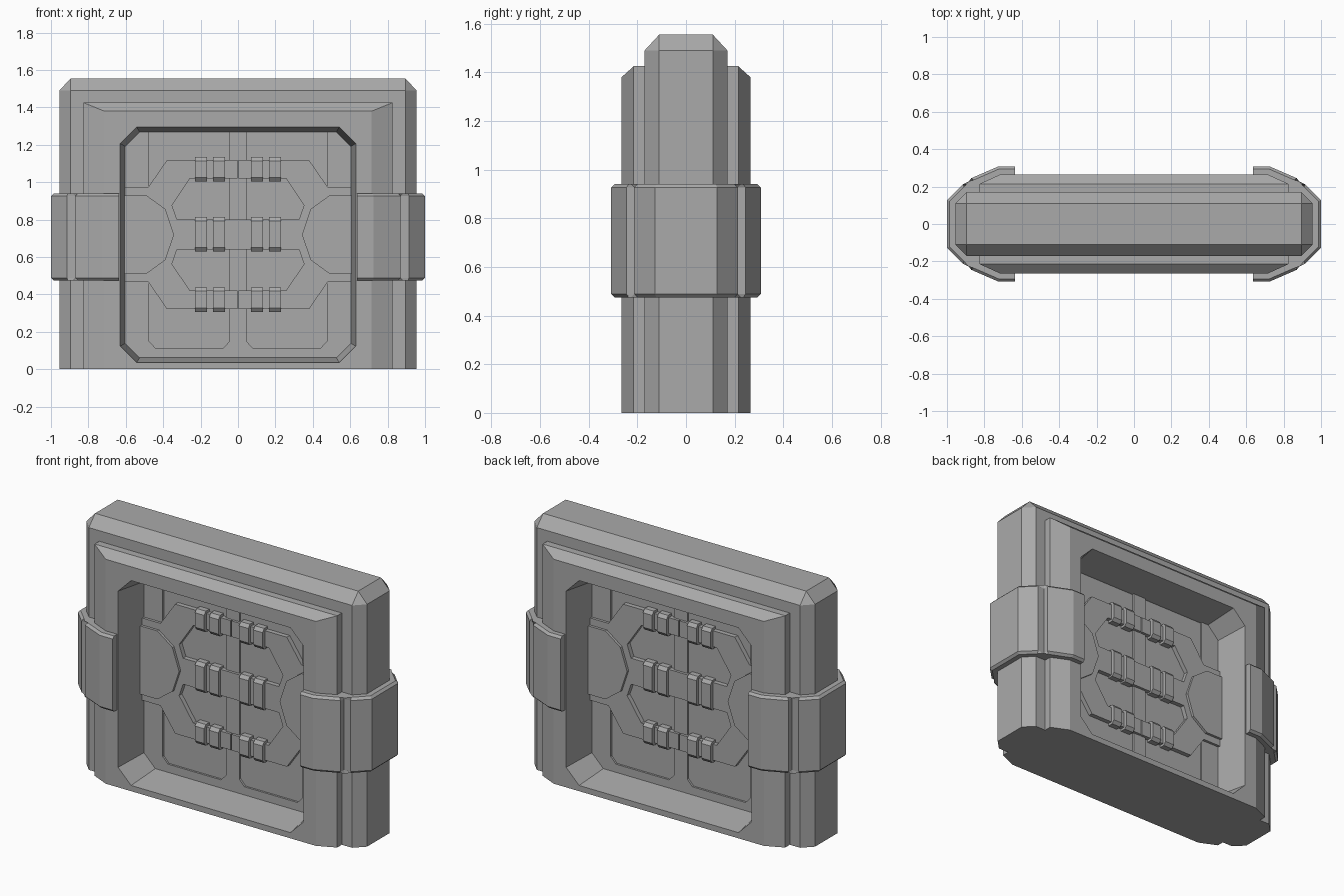
import bpy, bmesh

cube = bpy.data.objects.get("Cube")
if cube:
    bpy.data.objects.remove(cube, do_unlink=True)

grey = bpy.data.materials.new("mid_grey")
grey.use_nodes = True
grey.diffuse_color = (0.4, 0.4, 0.4, 1)
grey.node_tree.nodes["Principled BSDF"].inputs["Base Color"].default_value = (0.4, 0.4, 0.4, 1)


def finish(name, bm):
    bmesh.ops.recalc_face_normals(bm, faces=bm.faces)
    mesh = bpy.data.meshes.new(name)
    bm.to_mesh(mesh)
    bm.free()
    mesh.materials.append(grey)
    obj = bpy.data.objects.new(name, mesh)
    bpy.context.collection.objects.link(obj)
    return obj


def mirror(obj, x=True, y=True):
    mod = obj.modifiers.new("mirror", 'MIRROR')
    mod.use_axis = (x, y, False)
    mod.use_mirror_merge = False
    return obj


def hull(name, points):
    """Convex solid from points given for one quarter and mirrored in x and y."""
    bm = bmesh.new()
    for x, y, z in points:
        for sx in (-1, 1):
            for sy in (-1, 1):
                bm.verts.new((sx * x, sy * y, z))
    bmesh.ops.convex_hull(bm, input=bm.verts)
    bmesh.ops.dissolve_limit(bm, angle_limit=0.01, verts=bm.verts, edges=bm.edges)
    return finish(name, bm)


def prism(bm, profile, place, start, end):
    """Extrude a 2D profile; place(a, b, t) maps it into space."""
    rings = [[bm.verts.new(place(a, b, t)) for a, b in profile] for t in (start, end)]
    n = len(profile)
    for ring in rings:
        bm.faces.new(ring)
    for i in range(n):
        j = (i + 1) % n
        bm.faces.new((rings[0][i], rings[0][j], rings[1][j], rings[1][i]))


def plate(name, profile, depth):
    """Flat xz plate rising from the centre plane, repeated on both faces."""
    bm = bmesh.new()
    prism(bm, profile, lambda a, b, t: (a, t, b), 0, -depth)
    return mirror(finish(name, bm))


# Outer body with chamfered top and corners, and thicker surround
frame = hull("frame", [
    (0.955, 0.11, 0), (0.895, 0.17, 0),
    (0.955, 0.11, 1.49), (0.895, 0.17, 1.49), (0.895, 0.11, 1.555)])
surround = hull("surround", [
    (0.825, 0.215, 0), (0.715, 0.265, 0),
    (0.825, 0.215, 1.425), (0.715, 0.265, 1.38)])


# Doorway cutter, its walls tapering inward from both faces to the door
def opening(inset):
    w, lo, hi, c = 0.63 - inset, 0.035 + inset, 1.295 - inset, 0.088 - inset * 0.4
    half = [(w - c, lo), (w, lo + c), (w, hi - c), (w - c, hi)]
    return half + [(-x, z) for x, z in reversed(half)]


bm = bmesh.new()
levels = [(-0.275, -0.001), (-0.05, 0.027), (0.05, 0.027), (0.275, -0.001)]
rings = [[bm.verts.new((x, y, z)) for x, z in opening(inset)] for y, inset in levels]
for a, b in zip(rings, rings[1:]):
    for i in range(len(a)):
        j = (i + 1) % len(a)
        bm.faces.new((a[i], a[j], b[j], b[i]))
bm.faces.new(rings[0])
bm.faces.new(rings[-1])
cutter = finish("doorway_cutter", bm)

for tool, operation in ((surround, 'UNION'), (cutter, 'DIFFERENCE')):
    tool.hide_render = True
    mod = frame.modifiers.new(operation.lower(), 'BOOLEAN')
    mod.operation, mod.object, mod.solver = operation, tool, 'EXACT'
bpy.context.view_layer.update()
baked = bpy.data.meshes.new_from_object(
    frame.evaluated_get(bpy.context.evaluated_depsgraph_get()))
frame.modifiers.clear()
frame.data = baked
for tool in (surround, cutter):
    bpy.data.objects.remove(tool, do_unlink=True)

# Door: recessed floor, rails around the recesses, and raised lock plate
plate("door_floor", [(0, 0.05), (0.615, 0.05), (0.615, 1.28), (0, 1.28)], 0.04)
plate("door_rails", [
    (0, 1.28), (0, 0.05), (0.615, 0.05), (0.615, 1.28), (0.476, 1.28), (0.476, 0.15),
    (0.44, 0.112), (0.08, 0.112), (0.045, 0.15), (0.045, 1.28)], 0.052)

MID = 0.72
upper = [(0, MID + 0.08), (0.326, MID + 0.08), (0.353, MID + 0.157), (0.257, 1.02),
         (0.003, 1.02), (0.003, 1.118), (0.38, 1.118), (0.48, 0.973), (0.615, 0.973)]
plate("lock_plate", upper + [(x, 2 * MID - z) for x, z in reversed(upper)], 0.068)

hub = [(0.615, 0.93), (0.49, 0.93), (0.388, 0.856), (0.342, MID)]
plate("side_hub", hub + [(x, 2 * MID - z) for x, z in reversed(hub[:-1])], 0.084)

# Rows of paired clips
bm = bmesh.new()
for z0, z1 in ((0.307, 0.437), (0.63, 0.813), (1.005, 1.134)):
    profile = [(0, z0), (-0.074, z0), (-0.09, z0 + 0.02),
               (-0.09, z1 - 0.02), (-0.074, z1), (0, z1)]
    for x in (0.07, 0.167):
        prism(bm, profile, lambda a, b, t: (t, a, b), x, x + 0.063)
mirror(finish("clips", bm))

# Side clamps wrapping the frame, with a small step at each corner
wrap = [(1.0, 0.128), (0.915, 0.213), (0.87, 0.213), (0.87, 0.245), (0.725, 0.308), (0.637, 0.308)]
bm = bmesh.new()
prism(bm, wrap + [(x, -y) for x, y in reversed(wrap)],
      lambda a, b, t: (a, b, t), 0.475, 0.94)
rims = [e for e in bm.edges if abs(e.verts[0].co.z - e.verts[1].co.z) < 1e-5
        and max(v.co.x for v in e.verts) > 0.65]
bmesh.ops.bevel(bm, geom=rims, offset=0.014, segments=1, affect='EDGES')
mirror(finish("side_clamps", bm), y=False)
